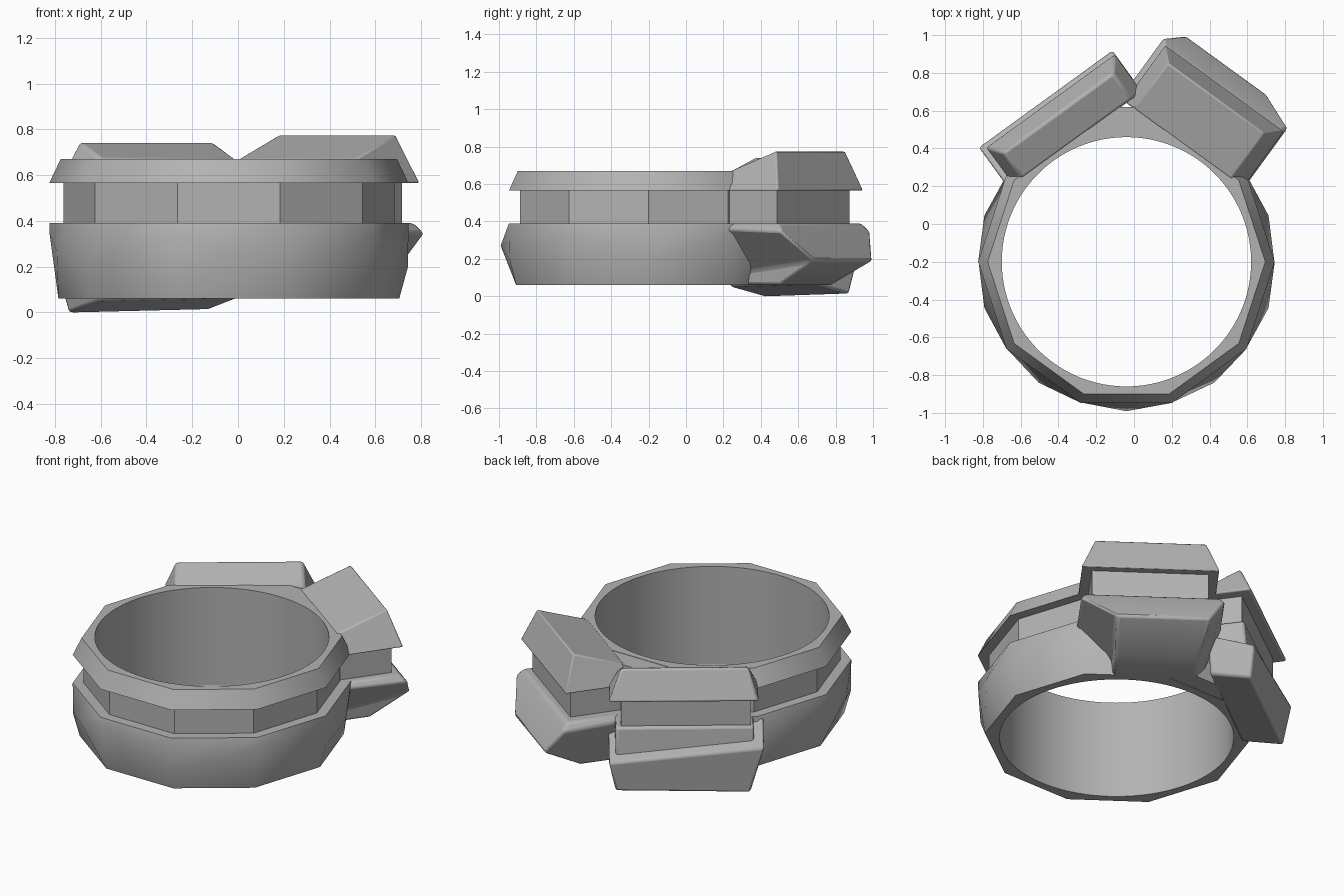
import bpy, bmesh, math

cube = bpy.data.objects.get("Cube")
if cube:
    bpy.data.objects.remove(cube)

CX, CY, HOLE = -0.04, -0.2, 0.66
COS18 = math.cos(math.radians(18))

metal = bpy.data.materials.new("grey_metal")
metal.use_nodes = True
metal.diffuse_color = (0.45, 0.45, 0.45, 1)
metal.node_tree.nodes["Principled BSDF"].inputs["Base Color"].default_value = (0.45, 0.45, 0.45, 1)


def finish(name, bm, angle, bevel=0):
    bmesh.ops.recalc_face_normals(bm, faces=bm.faces)
    mesh = bpy.data.meshes.new(name)
    bm.to_mesh(mesh)
    bm.free()
    mesh.materials.append(metal)
    ob = bpy.data.objects.new(name, mesh)
    bpy.context.collection.objects.link(ob)
    if bevel:
        mod = ob.modifiers.new("soft_edges", "BEVEL")
        mod.width, mod.segments = bevel, 2
    bpy.ops.object.select_all(action="DESELECT")
    bpy.context.view_layer.objects.active = ob
    ob.select_set(True)
    bpy.ops.object.shade_smooth_by_angle(angle=math.radians(angle))
    return ob


# Faceted band with a round bore
bm = bmesh.new()


def polar(deg, r, z):
    a = math.radians(deg)
    return bm.verts.new((CX + r * math.sin(a), CY - r * math.cos(a), z))


def decagon(r, z):
    # Twenty points: ten corners and the middles of the sides
    return [polar(-18 + 18 * i, r if i % 2 == 0 else r * COS18, z) for i in range(20)]


def circle(z):
    return [polar(-18 + 3.6 * i, HOLE, z) for i in range(100)]


bottom = [polar(-18 + 36 * i, 0.745, 0.06) for i in range(10)]
zigzag = [polar(-18 + 18 * i, 0.783 + 0.008 * (i % 2), (0.34, 0.27, 0.2, 0.27)[i % 4])
          for i in range(20)]

# Cut facets fan out from the corner below each peak
for k in range(0, 10, 2):
    low = bottom[k]
    for j in range(-2, 2):
        bm.faces.new((low, zigzag[(2 * k + j) % 20], zigzag[(2 * k + j + 1) % 20]))
    for s in (-1, 1):
        bm.faces.new((low, bottom[(k + s) % 10], zigzag[(2 * k + 2 * s) % 20]))

# Flange, groove and upper collar
rows = [zigzag] + [decagon(r, z) for r, z in
                   ((0.785, 0.39), (0.723, 0.39), (0.723, 0.565), (0.785, 0.565), (0.735, 0.67))]
for a, b in zip(rows, rows[1:]):
    for i in range(20):
        j = (i + 1) % 20
        bm.faces.new((a[i], a[j], b[j], b[i]))

# Flat rims and the bore
lower, upper = circle(0.06), circle(0.67)
for outer, inner in ((bottom, lower), (rows[-1], upper)):
    n = len(outer)
    step = 100 // n
    for i in range(n):
        arc = [inner[(i * step + k) % 100] for k in range(step + 1)]
        bm.faces.new([outer[i]] + arc + [outer[(i + 1) % n]])
for i in range(100):
    j = (i + 1) % 100
    bm.faces.new((lower[i], lower[j], upper[j], upper[i]))
finish("band", bm, 35)


def block(name, turn, layers, bevel=0.015):
    """Loft rectangles (u0, u1, r_out, z_in, z_out, tilt) on a side of the band."""
    a = math.radians(turn)
    bm = bmesh.new()
    rings = []
    for u0, u1, r_out, z_in, z_out, tilt in layers:
        ring = []
        for u, r, z in ((u0, 0.68, z_in), (u0, r_out, z_out), (u1, r_out, z_out), (u1, 0.68, z_in)):
            ring.append(bm.verts.new((CX + u * math.cos(a) + r * math.sin(a),
                                      CY - u * math.sin(a) + r * math.cos(a), z + tilt * u)))
        rings.append(ring)
    bm.faces.new(rings[0])
    bm.faces.new(rings[-1])
    for p, q in zip(rings, rings[1:]):
        for i in range(4):
            j = (i + 1) % 4
            bm.faces.new((p[i], p[j], q[j], q[i]))
    finish(name, bm, 35, bevel)


# Larger setting on the left
block("left_upper_block", 36, [(-0.51, 0.27, 1.05, 0.565, 0.565, 0),
                               (-0.44, 0.19, 0.98, 0.67, 0.775, 0)], 0.008)
block("left_groove_core", 36, [(-0.45, 0.21, 1.0, 0.38, 0.38, 0),
                               (-0.45, 0.21, 1.0, 0.58, 0.58, 0)], 0)
block("left_lower_block", 36, [(-0.40, 0.07, 0.92, 0.06, 0.06, 0),
                               (-0.45, 0.08, 1.155, 0.13, 0.19, 0),
                               (-0.54, 0.28, 1.075, 0.36, 0.345, 0),
                               (-0.51, 0.25, 1.04, 0.39, 0.39, 0)])

# Smaller setting on the right, with a tilted slab below
block("right_upper_block", -36, [(-0.25, 0.60, 0.93, 0.565, 0.565, 0),
                                 (-0.19, 0.53, 0.85, 0.67, 0.745, 0)])
block("right_groove_core", -36, [(-0.2, 0.53, 0.86, 0.38, 0.38, 0),
                                 (-0.2, 0.53, 0.86, 0.58, 0.58, 0)], 0)
block("right_flange", -36, [(-0.22, 0.56, 0.90, 0.15, 0.15, 0),
                            (-0.22, 0.56, 0.88, 0.39, 0.39, 0)])
block("right_lower_slab", -36, [(-0.2, 0.56, 0.92, 0.055, 0.0, 0.02),
                                (-0.28, 0.60, 0.95, 0.36, 0.26, -0.1)])

# Solid joint between the two settings
block("back_joint", 0, [(-0.23, 0.23, 0.82, 0.062, 0.062, 0),
                        (-0.23, 0.23, 0.82, 0.668, 0.668, 0)], 0)
